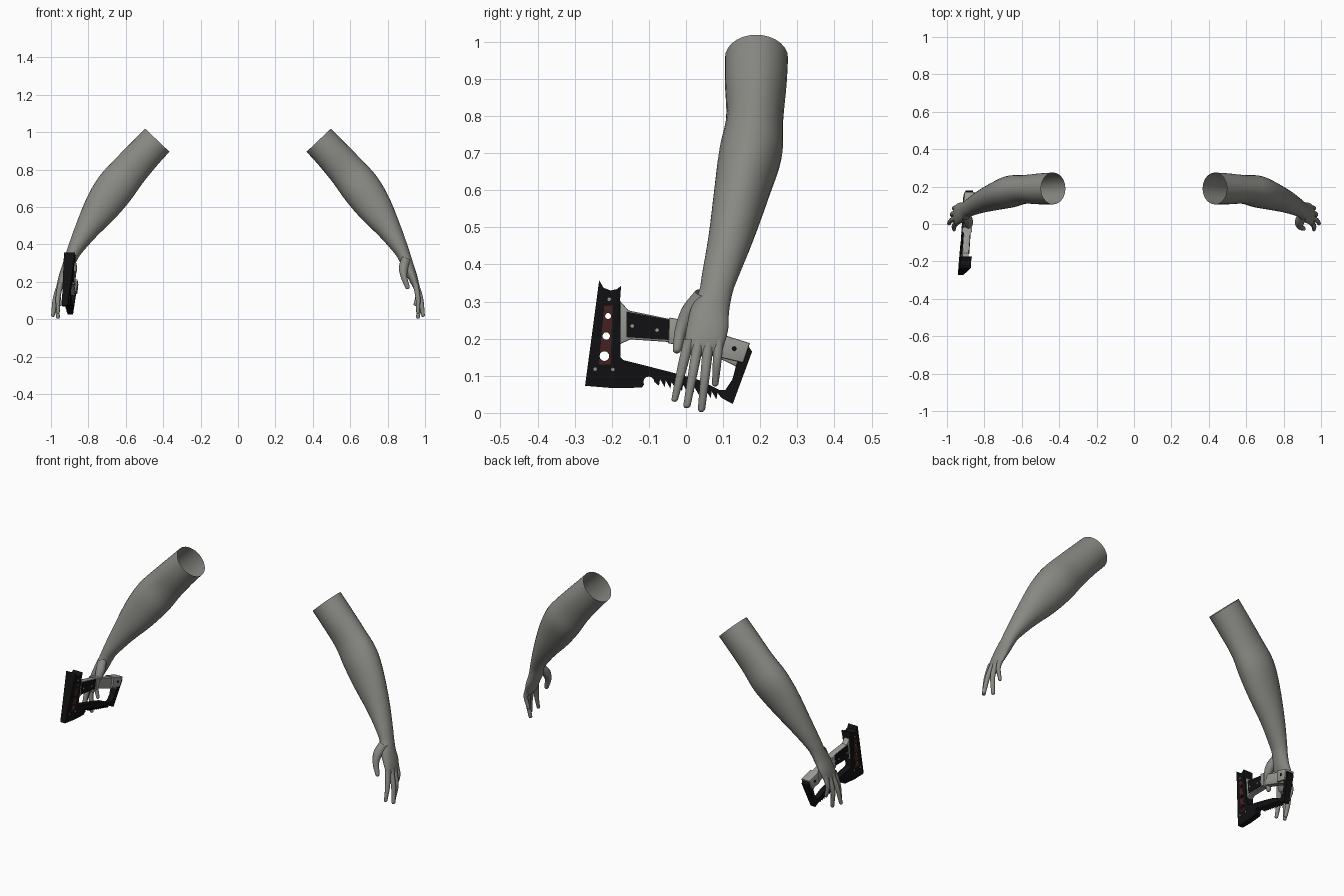
import bpy, bmesh, math
from mathutils import Vector

if "Cube" in bpy.data.objects:
    bpy.data.objects.remove(bpy.data.objects["Cube"])


def material(name, rgb):
    m = bpy.data.materials.new(name)
    m.diffuse_color = (*rgb, 1)
    m.use_nodes = True
    m.node_tree.nodes["Principled BSDF"].inputs["Base Color"].default_value = m.diffuse_color
    return m


SKIN = material("arm grey", (0.25, 0.25, 0.23))
BLACK = material("tool black", (0.006, 0.006, 0.007))
METAL = material("tool light grey", (0.33, 0.33, 0.31))
RED = material("dark red", (0.07, 0.018, 0.016))


def finish(name, mesh, mat, angle):
    mesh.materials.clear()
    mesh.materials.append(mat)
    ob = bpy.data.objects.new(name, mesh)
    bpy.context.collection.objects.link(ob)
    bpy.ops.object.select_all(action='DESELECT')
    ob.select_set(True)
    bpy.context.view_layer.objects.active = ob
    bpy.ops.object.shade_smooth_by_angle(angle=math.radians(angle))
    return ob


def smooth_rows(rows, steps):
    """Catmull-Rom interpolation of (x, y, z, thickness, width) rows."""
    r = [Vector(p) for p in rows]
    r = [r[0] * 2 - r[1]] + r + [r[-1] * 2 - r[-2]]
    out = []
    for a, b, c, d in zip(r, r[1:], r[2:], r[3:]):
        for i in range(steps):
            t = i / steps
            out.append(0.5 * (2 * b + (c - a) * t + (2 * a - 5 * b + 4 * c - d) * t * t
                              + (3 * b - a - 3 * c + d) * t ** 3))
    return out + [r[-2]]


def tube(name, rows, sides, steps=4):
    """Mirrored limb: open at the start, rounded at the end."""
    rows = smooth_rows(rows, steps)
    pts = [Vector(r[:3]) for r in rows]
    rad = [(r[3], r[4]) for r in rows]
    tan = [(pts[min(i + 1, len(pts) - 1)] - pts[max(i - 1, 0)]).normalized()
           for i in range(len(pts))]
    # level the first ring to the straight cut, then round the end
    end, (eu, ev), et = pts[-1], rad[-1], tan[-1]
    for k in (0.35, 0.65, 0.9):
        s = math.sqrt(1 - k * k)
        pts.append(end + et * eu * k)
        rad.append((eu * s, ev * s))
        tan.append(et)
    bm = bmesh.new()
    rings = []
    for p, (ru, rv), t in zip(pts, rad, tan):
        t = Vector((t.x, t.y * 0.3, t.z)).normalized()
        v = (Vector((0, 1, 0)) - t * t.y).normalized()
        u = v.cross(t)
        rings.append([bm.verts.new(p + u * ru * math.cos(a) + v * rv * math.sin(a))
                      for a in (2 * math.pi * i / sides for i in range(sides))])
    for a, b in zip(rings, rings[1:]):
        for i in range(sides):
            j = (i + 1) % sides
            bm.faces.new((a[i], a[j], b[j], b[i]))
    bm.faces.new(rings[-1])
    bmesh.ops.recalc_face_normals(bm, faces=bm.faces)
    mesh = bpy.data.meshes.new(name)
    bm.to_mesh(mesh)
    bm.free()
    ob = finish(name, mesh, SKIN, 60)
    mod = ob.modifiers.new("mirror", 'MIRROR')
    mod.use_mirror_merge = False
    return ob


# Arms: cut upper arm, elbow, forearm, wrist and palm
tube("arms", [
    (0.432, 0.190, 0.957, 0.090, 0.085),
    (0.500, 0.188, 0.885, 0.092, 0.083),
    (0.585, 0.185, 0.790, 0.098, 0.077),
    (0.658, 0.174, 0.700, 0.105, 0.085),
    (0.730, 0.151, 0.598, 0.094, 0.075),
    (0.811, 0.122, 0.476, 0.064, 0.061),
    (0.873, 0.092, 0.370, 0.040, 0.049),
    (0.893, 0.080, 0.325, 0.034, 0.045),
    (0.912, 0.064, 0.275, 0.031, 0.052),
    (0.932, 0.058, 0.230, 0.026, 0.056),
    (0.947, 0.050, 0.190, 0.020, 0.054),
    (0.953, 0.047, 0.165, 0.013, 0.049)], 28)

# Fingers and thumbs: base, middle joint, tip with radius
digits = {
    "index_fingers": [(0.948, 0.008, 0.195, 0.015), (0.962, -0.012, 0.115, 0.013), (0.962, -0.030, 0.038, 0.009)],
    "middle_fingers": [(0.950, 0.034, 0.195, 0.015), (0.977, 0.019, 0.110, 0.013), (0.989, 0.003, 0.022, 0.010)],
    "ring_fingers": [(0.950, 0.061, 0.195, 0.015), (0.972, 0.052, 0.105, 0.013), (0.962, 0.042, 0.012, 0.010)],
    "little_fingers": [(0.945, 0.088, 0.200, 0.014), (0.962, 0.084, 0.140, 0.012), (0.948, 0.079, 0.080, 0.009)],
    "thumbs": [(0.900, 0.050, 0.322, 0.026), (0.885, 0.012, 0.275, 0.025),
               (0.888, -0.013, 0.225, 0.017), (0.906, -0.024, 0.172, 0.012)],
}
for name, rows in digits.items():
    tube(name, [(*r, r[3]) for r in rows], 14)


def circle(y, z, r, n=16):
    return [(y + r * math.cos(2 * math.pi * i / n), z + r * math.sin(2 * math.pi * i / n))
            for i in range(n)]


def head_taper(z):
    return 0.5 + 0.5 * min(1, max(0, (z - 0.07) / 0.28))


def plate(name, outlines, half, mat, taper=None, bevel=0.0):
    """Extruded side profile in (y, z), leaned into the plane of the tool."""
    cu = bpy.data.curves.new(name + "_profile", 'CURVE')
    cu.dimensions, cu.fill_mode = '2D', 'BOTH'
    cu.extrude = half - bevel
    cu.bevel_depth, cu.bevel_resolution, cu.offset = bevel, 1, -bevel
    for line in outlines:
        s = cu.splines.new('POLY')
        s.points.add(len(line) - 1)
        for p, (y, z) in zip(s.points, line):
            p.co = (y, z, 0, 1)
        s.use_cyclic_u = True
    tmp = bpy.data.objects.new(name + "_profile", cu)
    mesh = bpy.data.meshes.new_from_object(tmp)
    bpy.data.objects.remove(tmp)
    for v in mesh.vertices:
        y, z, t = v.co
        t *= taper(z) if taper else 1
        v.co = (-0.91 + 0.085 * y + 0.083 * z + t, y, z)
    bm = bmesh.new()
    bm.from_mesh(mesh)
    bmesh.ops.remove_doubles(bm, verts=bm.verts, dist=0.00005)
    bmesh.ops.recalc_face_normals(bm, faces=bm.faces)
    bm.to_mesh(mesh)
    bm.free()
    return finish(name, mesh, mat, 30)


# Axe head, saw bar and rear guard in one black plate with three holes
holes = [circle(-0.210, 0.261, 0.008), circle(-0.215, 0.207, 0.010), circle(-0.220, 0.153, 0.013)]
teeth = []
for i in range(11):
    y = 0.085 - i * 0.0155
    z = 0.042 + i * 0.0037
    teeth += [(y, z + 0.012), (y - 0.003, z - 0.006)]
notch = [(-0.10 + 0.015 * math.cos(a), 0.083 + 0.015 * math.sin(a))
         for a in (math.radians(d) for d in range(0, 211, 30))]
frame = [(-0.234, 0.357), (-0.222, 0.337), (-0.204, 0.330), (-0.187, 0.333), (-0.175, 0.342),
         (-0.178, 0.300), (-0.176, 0.150), (-0.168, 0.142), (-0.100, 0.125), (-0.030, 0.107),
         (0.040, 0.087), (0.090, 0.062), (0.106, 0.062), (0.125, 0.090), (0.142, 0.155),
         (0.165, 0.185), (0.178, 0.165), (0.126, 0.024), (0.096, 0.040)] + teeth + notch + [
         (-0.120, 0.068), (-0.200, 0.067), (-0.272, 0.073)]
plate("axe_frame", [frame] + holes, 0.030, BLACK, head_taper)

# Red inlay around the holes
plate("red_inlay", [[(-0.220, 0.290), (-0.198, 0.290), (-0.203, 0.130), (-0.235, 0.130)]] + holes,
      0.032, RED, head_taper)

# Handle with black grip, collar and rear block
plate("handle", [[(-0.178, 0.302), (-0.155, 0.276), (-0.030, 0.250), (0.100, 0.207), (0.170, 0.185),
                  (0.150, 0.118), (0.100, 0.142), (-0.030, 0.190), (-0.150, 0.198), (-0.178, 0.185)]],
      0.017, METAL, bevel=0.004)
plate("grip", [[(-0.160, 0.273), (-0.040, 0.250), (-0.040, 0.196), (-0.160, 0.204)]], 0.020, BLACK)
plate("collar", [[(-0.045, 0.257), (-0.018, 0.252), (-0.022, 0.182), (-0.048, 0.188)]],
      0.026, METAL, bevel=0.004)
plate("rear_block", [[(0.095, 0.212), (0.172, 0.188), (0.154, 0.135), (0.090, 0.150)]],
      0.027, METAL, bevel=0.004)

# Screws
for i, (y, z) in enumerate([(-0.207, 0.306), (-0.245, 0.118), (-0.197, 0.117)]):
    plate(f"head_screw_{i}", [circle(y, z, 0.005, 8)], 0.033, METAL, head_taper)
for i, (y, z) in enumerate([(-0.145, 0.234), (-0.078, 0.223)]):
    plate(f"grip_screw_{i}", [circle(y, z, 0.005, 8)], 0.022, METAL)
plate("rear_screw", [circle(0.130, 0.173, 0.007, 8)], 0.029, BLACK)
